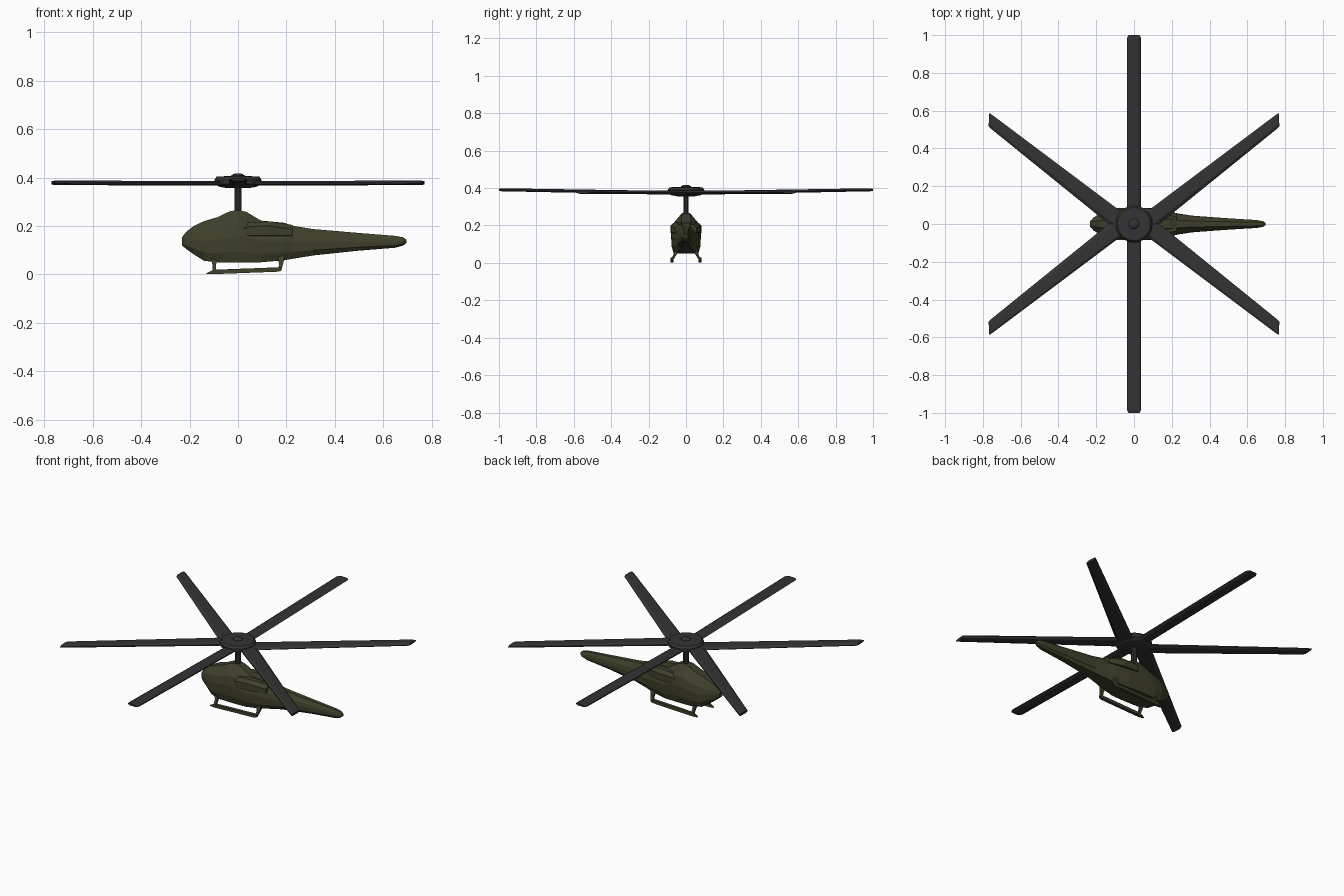
import bpy, bmesh, math
from mathutils import Vector


def material(name, col):
    m = bpy.data.materials.new(name)
    m.diffuse_color = (*col, 1)
    return m


OLIVE = material("olive_drab", (0.050, 0.050, 0.024))
DARK = material("dark_grey", (0.033, 0.033, 0.035))


def loft(name, rings, mat):
    """Skin equal-length closed rings of points and cap both ends."""
    bm = bmesh.new()
    vs = [[bm.verts.new(p) for p in r] for r in rings]
    n = len(vs[0])
    for a, b in zip(vs, vs[1:]):
        for i in range(n):
            j = (i + 1) % n
            bm.faces.new((a[i], a[j], b[j], b[i]))
    bm.faces.new(vs[0])
    bm.faces.new(vs[-1])
    bmesh.ops.recalc_face_normals(bm, faces=bm.faces)
    me = bpy.data.meshes.new(name)
    bm.to_mesh(me)
    bm.free()
    me.materials.append(mat)
    ob = bpy.data.objects.new(name, me)
    bpy.context.collection.objects.link(ob)
    return ob


def lathe(name, profile, sides, mat):
    rings = [[(r * math.cos(2 * math.pi * i / sides),
               r * math.sin(2 * math.pi * i / sides), z)
              for i in range(sides)] for r, z in profile]
    return loft(name, rings, mat)


# Fuselage: x, bottom z, top z, half width, top half width, bottom half width
stations = [
    (-0.232, 0.120, 0.152, 0.016, 0.006, 0.008),
    (-0.215, 0.106, 0.175, 0.034, 0.012, 0.018),
    (-0.185, 0.084, 0.198, 0.052, 0.018, 0.032),
    (-0.140, 0.056, 0.220, 0.070, 0.024, 0.050),
    (-0.085, 0.050, 0.236, 0.078, 0.026, 0.064),
    (-0.035, 0.050, 0.260, 0.080, 0.024, 0.066),
    (0.000, 0.050, 0.266, 0.080, 0.022, 0.066),
    (0.035, 0.050, 0.258, 0.080, 0.022, 0.066),
    (0.095, 0.050, 0.222, 0.078, 0.026, 0.064),
    (0.190, 0.058, 0.213, 0.066, 0.024, 0.050),
    (0.230, 0.065, 0.200, 0.056, 0.020, 0.040),
    (0.310, 0.078, 0.187, 0.044, 0.016, 0.028),
    (0.500, 0.098, 0.171, 0.030, 0.012, 0.016),
    (0.650, 0.110, 0.159, 0.021, 0.009, 0.010),
    (0.682, 0.119, 0.153, 0.015, 0.007, 0.007),
    (0.695, 0.129, 0.143, 0.007, 0.003, 0.003),
]
rings = []
for x, zb, zt, w, tw, bw in stations:
    h = zt - zb
    half = [(tw, zt), (0.86 * w, zb + 0.74 * h), (w, zb + 0.5 * h),
            (0.97 * w, zb + 0.2 * h), (bw, zb)]
    rings.append([(x, y, z) for y, z in half]
                 + [(x, -y, z) for y, z in reversed(half)])
loft("fuselage", rings, OLIVE)

for side, label in ((1, "left"), (-1, "right")):
    # Engine cowl on each shoulder
    cowl = []
    for x, y0, y1, z0, z1 in ((0.020, 0.04, 0.072, 0.160, 0.205),
                              (0.050, 0.04, 0.084, 0.150, 0.216),
                              (0.135, 0.03, 0.080, 0.150, 0.218),
                              (0.225, 0.02, 0.056, 0.150, 0.204)):
        cowl.append([(x, side * y0, z0), (x, side * y1, z0 + 0.01),
                     (x, side * y1, z1 - 0.018),
                     (x, side * (y1 - 0.02), z1), (x, side * y0, z1)])
    loft(label + "_engine_cowl", cowl, OLIVE)

    # Skid runner with a thin pointed front
    runner = [[(x, side * (0.075 + dy), z + dz)
               for dy, dz in ((-w, -t), (w, -t), (w, t), (-w, t))]
              for x, z, w, t in ((-0.130, 0.003, 0.004, 0.002),
                                 (-0.100, 0.010, 0.009, 0.009),
                                 (0.165, 0.020, 0.009, 0.009),
                                 (0.180, 0.022, 0.006, 0.006))]
    loft(label + "_skid_runner", runner, OLIVE)

    # Struts, wider at the belly
    for x, xt, part in ((-0.098, -0.098, "front"), (0.172, 0.178, "rear")):
        strut = []
        for px, y, z, a, b in ((x, 0.075, 0.016, 0.007, 0.007),
                               (xt, 0.060, 0.042, 0.008, 0.008),
                               (xt, 0.046, 0.075, 0.016, 0.014)):
            strut.append([(px + sx * a, side * (y + sy * b), z)
                          for sx, sy in ((-1, -1), (1, -1), (1, 1), (-1, 1))])
        loft(f"{label}_{part}_strut", strut, OLIVE)

# Mast, hub and cap
lathe("rotor_mast", [(0.015, 0.24), (0.015, 0.37)], 10, DARK)
lathe("rotor_hub", [(0.045, 0.356), (0.078, 0.362), (0.098, 0.374),
                    (0.098, 0.390), (0.088, 0.404), (0.040, 0.406)], 20, DARK)
lathe("hub_cap", [(0.028, 0.400), (0.028, 0.408), (0.020, 0.414),
                  (0.008, 0.417)], 12, DARK)


def blade(name, spans):
    """spans: (edge point, edge point, mid height, half thickness)"""
    rings = []
    for a, b, z, t in spans:
        a, b = Vector((*a, z)), Vector((*b, z))
        rings.append([a.lerp(b, f) + Vector((0, 0, d * t)) for f, d in
                      ((0, -.4), (0, .3), (.15, 1), (.8, 1), (1, 0), (.8, -1), (.15, -1))])
    loft(name, rings, DARK)


for s, lab in ((1, "back"), (-1, "front")):
    # Long straight blades along y
    blade(lab + "_blade", [
        ((-0.037 * s, 0.03 * s), (0.037 * s, 0.03 * s), 0.374, 0.010),
        ((-0.037 * s, 0.985 * s), (0.037 * s, 0.985 * s), 0.391, 0.008),
        ((-0.030 * s, 1.0 * s), (0.030 * s, 1.0 * s), 0.391, 0.005)])
    # Diagonal blades with slanted tips
    for m, lab2 in ((1, "right"), (-1, "left")):
        blade(f"{lab}_{lab2}_blade", [
            ((0.015 * m, 0.026 * s), (0.075 * m, -0.048 * s), 0.376, 0.010),
            ((0.745 * m, 0.573 * s), (0.762 * m, 0.508 * s), 0.378, 0.009),
            ((0.766 * m, 0.588 * s), (0.770 * m, 0.518 * s), 0.378, 0.007)])
